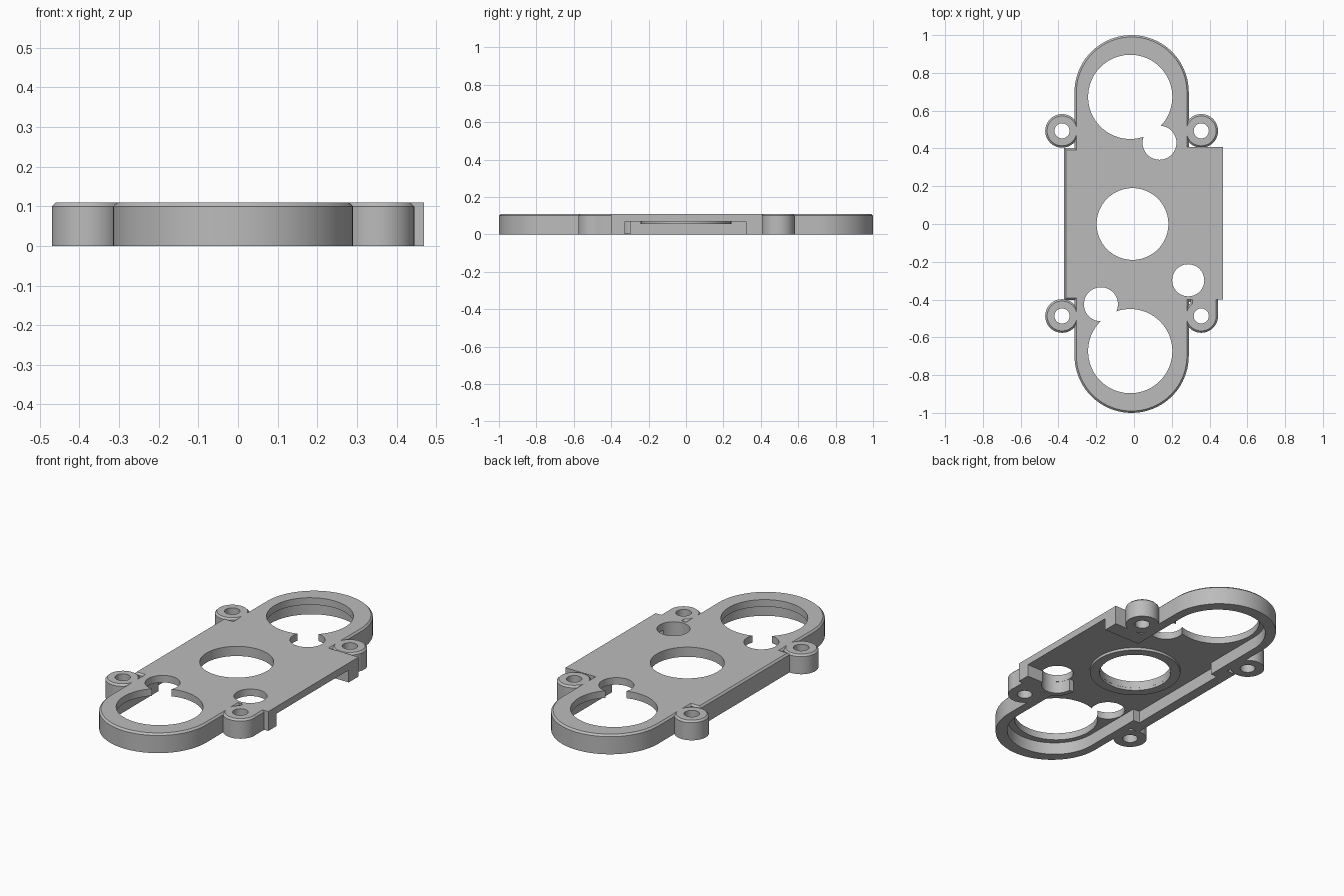
import bpy, bmesh, math
from math import cos, sin, pi

if "Cube" in bpy.data.objects:
    bpy.data.objects.remove(bpy.data.objects["Cube"])

grey = bpy.data.materials.new("plain_grey")
grey.diffuse_color = (0.5, 0.5, 0.5, 1)
grey.use_nodes = True
grey.node_tree.nodes["Principled BSDF"].inputs["Base Color"].default_value = grey.diffuse_color
TOP, ROOF, CH = 0.11, 0.07, 0.01


def arc(cx, cy, r, a0, a1, n):
    return [(cx + r * cos(a0 + (a1 - a0) * i / n), cy + r * sin(a0 + (a1 - a0) * i / n))
            for i in range(n + 1)]


def circle(cx, cy, r, n=48):
    return arc(cx, cy, r, 0, 2 * pi, n)[:-1]


def stadium(cx, cy, r):
    return arc(cx, cy, r, 0, pi, 40) + arc(cx, -cy, r, pi, 2 * pi, 40)


def rect(x0, x1, y0, y1):
    return [(x0, y0), (x1, y0), (x1, y1), (x0, y1)]


def prism(name, pts, z0, z1, chamfer=0):
    """Extrude an outline; optionally chamfer its top rim."""
    bm = bmesh.new()
    lo = bm.faces.new([bm.verts.new((x, y, z0)) for x, y in pts])
    up = bmesh.ops.extrude_face_region(bm, geom=[lo], use_keep_orig=True)["geom"]
    for v in up:
        if isinstance(v, bmesh.types.BMVert):
            v.co.z = z1
    bmesh.ops.recalc_face_normals(bm, faces=bm.faces)
    if chamfer:
        rim = [e for e in bm.edges if all(v.co.z > z1 - 1e-6 for v in e.verts)]
        bmesh.ops.bevel(bm, geom=rim, offset=chamfer, segments=1, affect='EDGES')
    me = bpy.data.meshes.new(name)
    bm.to_mesh(me)
    bm.free()
    me.materials.append(grey)
    ob = bpy.data.objects.new(name, me)
    bpy.context.collection.objects.link(ob)
    return ob


def combine(ob, other, op):
    m = ob.modifiers.new("bool", 'BOOLEAN')
    m.operation, m.solver, m.object = op, 'EXACT', other
    bpy.context.view_layer.objects.active = ob
    bpy.ops.object.modifier_apply(modifier=m.name)
    bpy.data.objects.remove(other)


def add(ob, pts, chamfer=CH):
    combine(ob, prism("piece", pts, 0, TOP, chamfer), 'UNION')


def cut(ob, pts, z1=0.2):
    combine(ob, prism("cutter", pts, -0.1, z1), 'DIFFERENCE')


def smooth(ob):
    bpy.ops.object.select_all(action='DESELECT')
    ob.select_set(True)
    bpy.context.view_layer.objects.active = ob
    bpy.ops.object.shade_smooth_by_angle(angle=math.radians(25))


# Rounded main housing, side body, and screw ears
plate = prism("housing_plate", stadium(-0.0125, 0.6975, 0.3025), 0, TOP, CH)
add(plate, rect(-0.37, 0.1, -0.402, 0.402))
add(plate, rect(-0.2, 0.47, -0.4, 0.408), 0)
ears = [(x, y) for x in (-0.381, 0.356) for y in (-0.487, 0.493)]
for x, y in ears:
    add(plate, circle(x, y, 0.089))
add(plate, rect(0.3, 0.444, -0.488, -0.38))

# Underside cavities: long pocket and central bay open on the right
cut(plate, stadium(-0.0155, 0.68, 0.254), ROOF)
cut(plate, rect(-0.31, 0.6, -0.325, 0.32), ROOF)

# Through holes: large openings, their side notches, centre, corner, screws
for s in (1, -1):
    cut(plate, circle(-0.02, s * 0.673, 0.223, 64))
cut(plate, circle(0.135, 0.43, 0.09))
cut(plate, circle(-0.175, -0.425, 0.09))
cut(plate, circle(-0.008, 0, 0.19, 64))
cut(plate, circle(0.287, -0.298, 0.085))
for x, y in ears:
    cut(plate, circle(x, y, 0.04, 32))
smooth(plate)

# Collar below the centre hole
collar = prism("centre_collar", circle(-0.008, 0, 0.242, 64), 0.055, 0.08)
cut(collar, circle(-0.008, 0, 0.1905, 64))
smooth(collar)

# Half-round guard below the corner hole
guard = prism("corner_guard", arc(0.287, -0.298, 0.115, pi, 1.75 * pi, 24)
              + arc(0.287, -0.298, 0.0865, 1.75 * pi, pi, 24), 0.001, 0.08)
smooth(guard)
